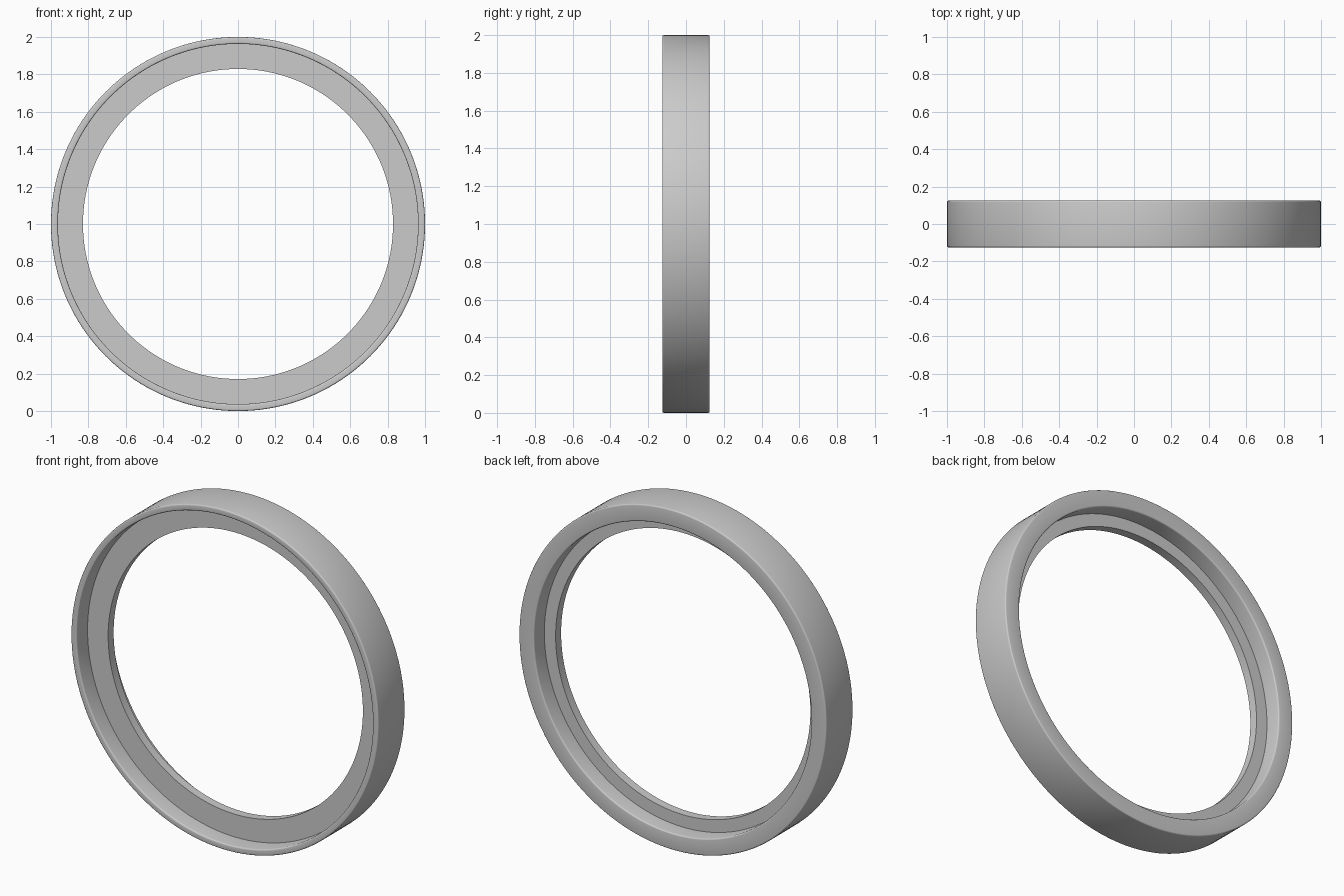
import bpy, bmesh, math
from mathutils import Vector, Matrix

cube = bpy.data.objects.get("Cube")
if cube:
    bpy.data.objects.remove(cube, do_unlink=True)

# Plain grey material
grey = bpy.data.materials.new("plain_grey")
grey.use_nodes = True
colour = (0.6, 0.6, 0.6, 1)
grey.diffuse_color = colour
grey.node_tree.nodes["Principled BSDF"].inputs["Base Color"].default_value = colour

OUTER, FRONT_WALL, BACK_WALL, HOLE = 1.0, 0.963, 0.902, 0.829
HALF, FRONT_FLOOR, BACK_FLOOR = 0.125, -0.023, 0.028
ROUND, ROUND_STEPS, SEGMENTS = 0.008, 4, 160

# Cross-section: radius, depth, whether the corner is rounded
section = [
    (OUTER, -HALF, True), (OUTER, HALF, True),
    (BACK_WALL, HALF, True), (BACK_WALL, BACK_FLOOR, False),
    (HOLE, BACK_FLOOR, False), (HOLE, FRONT_FLOOR, False),
    (FRONT_WALL, FRONT_FLOOR, False), (FRONT_WALL, -HALF, True),
]


def rounded(points):
    """Replace each flagged right-angle corner with a small arc."""
    result = []
    for i, (r, y, soft) in enumerate(points):
        corner = Vector((r, y))
        if not soft:
            result.append(corner)
            continue
        to_prev = (Vector(points[i - 1][:2]) - corner).normalized() * ROUND
        to_next = (Vector(points[(i + 1) % len(points)][:2]) - corner).normalized() * ROUND
        for k in range(ROUND_STEPS + 1):
            a = math.pi / 2 * k / ROUND_STEPS
            result.append(corner + to_prev * (1 - math.sin(a)) + to_next * (1 - math.cos(a)))
    return result


# Ring: the cross-section turned about the depth axis
bm = bmesh.new()
profile = rounded(section)
loops = []
for s in range(SEGMENTS):
    turn = Matrix.Rotation(math.tau * s / SEGMENTS, 3, 'Y')
    loops.append([bm.verts.new(turn @ Vector((p.x, p.y, 0))) for p in profile])
for s in range(SEGMENTS):
    a, b = loops[s], loops[(s + 1) % SEGMENTS]
    for i in range(len(profile)):
        j = (i + 1) % len(profile)
        bm.faces.new((a[i], a[j], b[j], b[i]))
bmesh.ops.translate(bm, verts=bm.verts, vec=(0, 0, OUTER))
bmesh.ops.recalc_face_normals(bm, faces=bm.faces)

mesh = bpy.data.meshes.new("stepped_ring")
bm.to_mesh(mesh)
bm.free()
mesh.materials.append(grey)
ring = bpy.data.objects.new("stepped_ring", mesh)
bpy.context.collection.objects.link(ring)

bpy.ops.object.select_all(action='DESELECT')
ring.select_set(True)
bpy.context.view_layer.objects.active = ring
bpy.ops.object.shade_smooth_by_angle(angle=math.radians(35))
